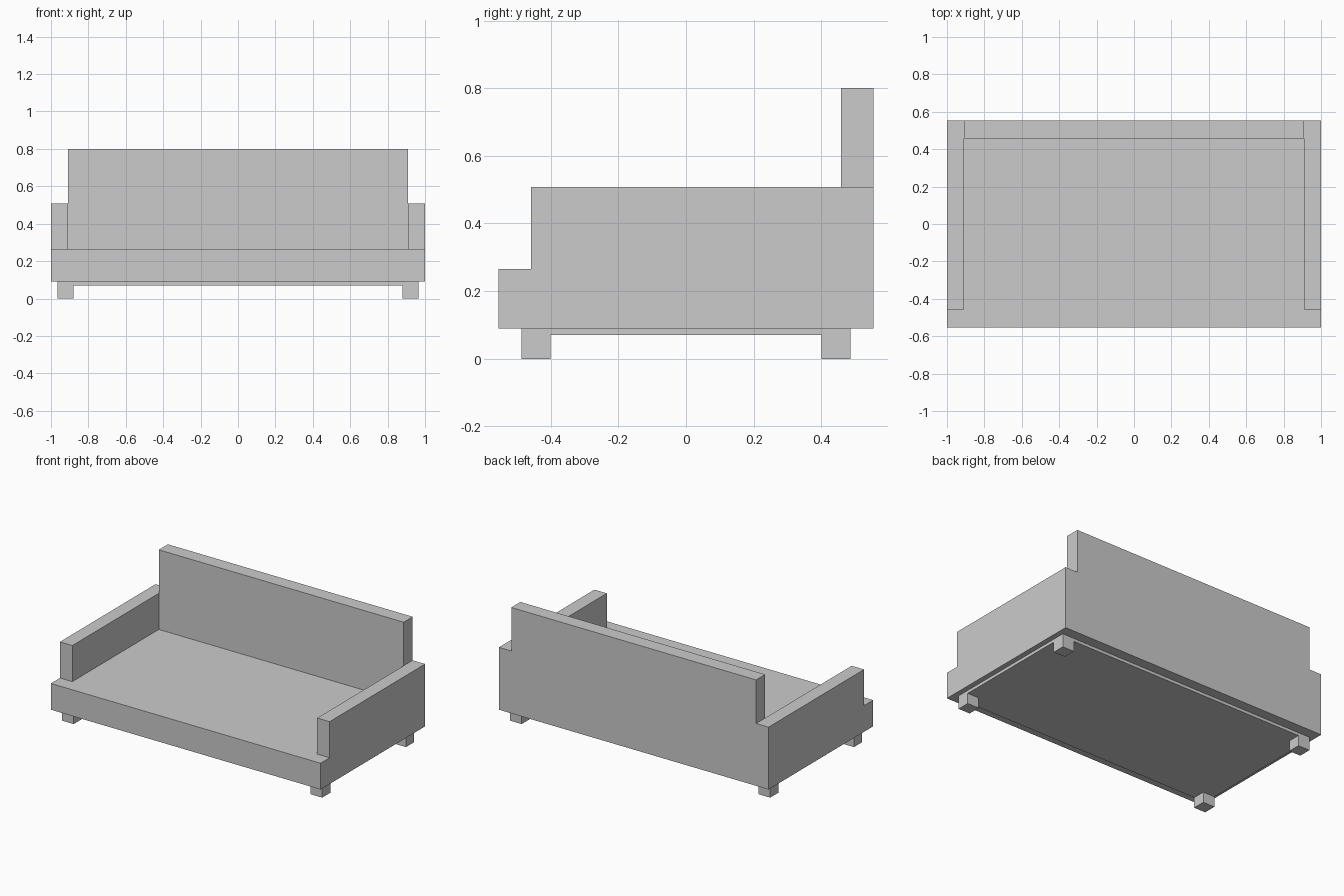
import bpy
import bmesh

if "Cube" in bpy.data.objects:
    bpy.data.objects.remove(bpy.data.objects["Cube"])


def box(name, x, y, z):
    """Flat-faced box from (min, max) ranges on each axis."""
    bm = bmesh.new()
    bmesh.ops.create_cube(bm, size=1)
    for v in bm.verts:
        v.co = [r[0] if c < 0 else r[1] for c, r in zip(v.co, (x, y, z))]
    mesh = bpy.data.meshes.new(name)
    bm.to_mesh(mesh)
    bm.free()
    obj = bpy.data.objects.new(name, mesh)
    bpy.context.collection.objects.link(obj)
    return obj


def mirrored(a, b, side):
    return tuple(sorted((a * side, b * side)))


D = 0.554          # half depth
SEAT_TOP = 0.266
BASE_BOTTOM = 0.09

# seat base and the thin panel under it
box("seat_base", (-1, 1), (-D, D), (BASE_BOTTOM, SEAT_TOP))
box("under_panel", (-0.965, 0.965), (-0.486, 0.486), (0.07, BASE_BOTTOM))

# backrest between the arms
box("backrest", (-0.908, 0.908), (0.458, D), (SEAT_TOP, 0.80))

# arms and legs on both sides
for side, label in ((-1, "left"), (1, "right")):
    box(f"{label}_arm", mirrored(0.908, 1, side), (-0.458, D), (SEAT_TOP, 0.508))
    for end, place in ((-1, "front"), (1, "back")):
        box(f"{place}_{label}_leg", mirrored(0.879, 0.965, side),
            mirrored(0.401, 0.486, end), (0, BASE_BOTTOM))
